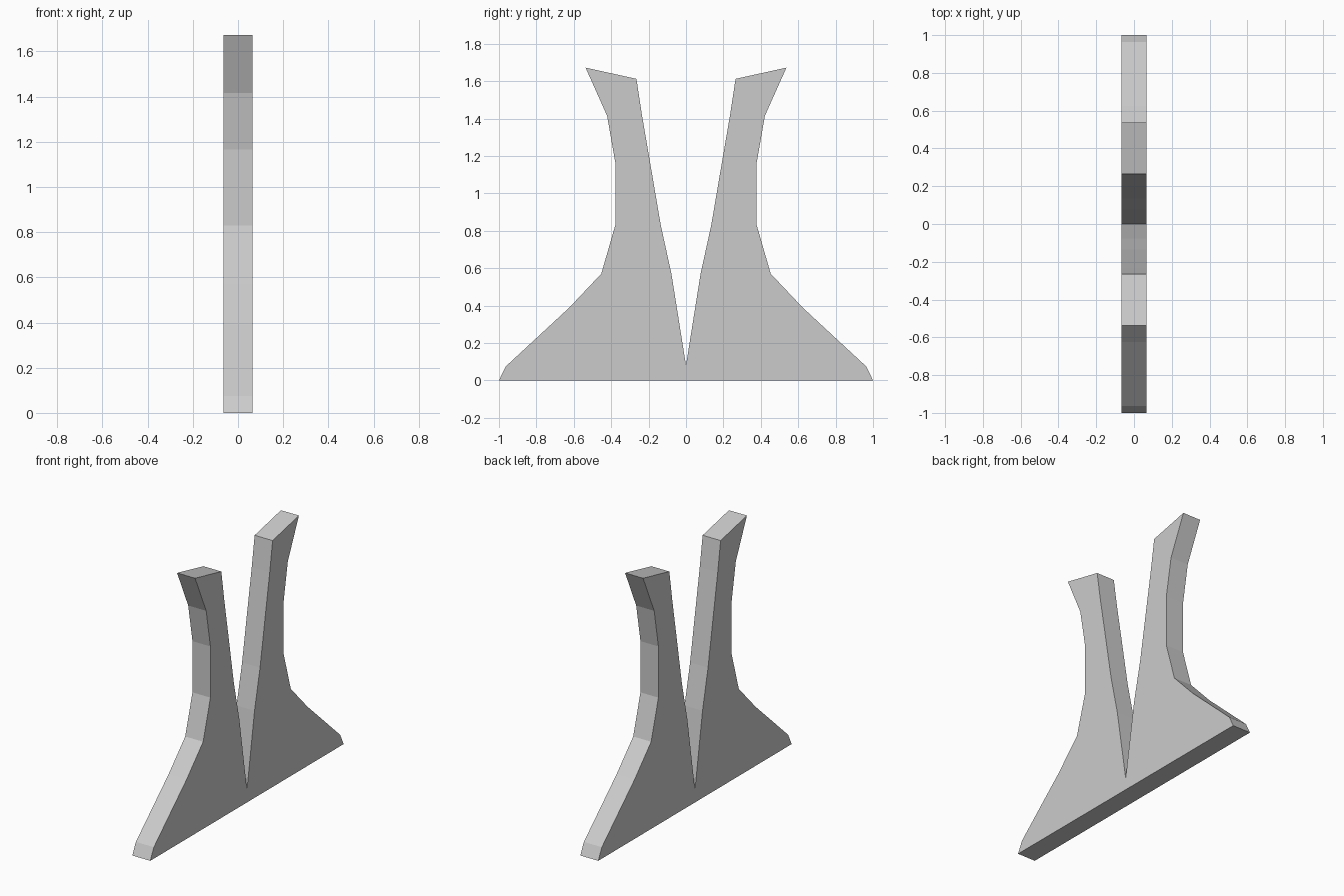
import bpy, bmesh

if "Cube" in bpy.data.objects:
    bpy.data.objects.remove(bpy.data.objects["Cube"])

HALF_THICKNESS = 0.065

# Right half of the side outline (y, z): foot, outer edge, top, inner notch edge
half = [(1.0, 0.0), (0.963, 0.075), (0.625, 0.388), (0.453, 0.57),
        (0.378, 0.83), (0.378, 1.165), (0.422, 1.415), (0.537, 1.672),
        (0.265, 1.612), (0.235, 1.415), (0.192, 1.165), (0.135, 0.83),
        (0.078, 0.57)]
notch = [(0.0, 0.08)]
outline = half + notch + [(-y, z) for y, z in reversed(half)]

# Flat plate extruded along x
bm = bmesh.new()
face = bm.faces.new([bm.verts.new((-HALF_THICKNESS, y, z)) for y, z in outline])
out = bmesh.ops.extrude_face_region(bm, geom=[face], use_keep_orig=True)
moved = [g for g in out["geom"] if isinstance(g, bmesh.types.BMVert)]
bmesh.ops.translate(bm, verts=moved, vec=(2 * HALF_THICKNESS, 0, 0))
bmesh.ops.recalc_face_normals(bm, faces=bm.faces)

mesh = bpy.data.meshes.new("forked_stand")
bm.to_mesh(mesh)
bm.free()
stand = bpy.data.objects.new("forked_stand", mesh)
bpy.context.collection.objects.link(stand)
